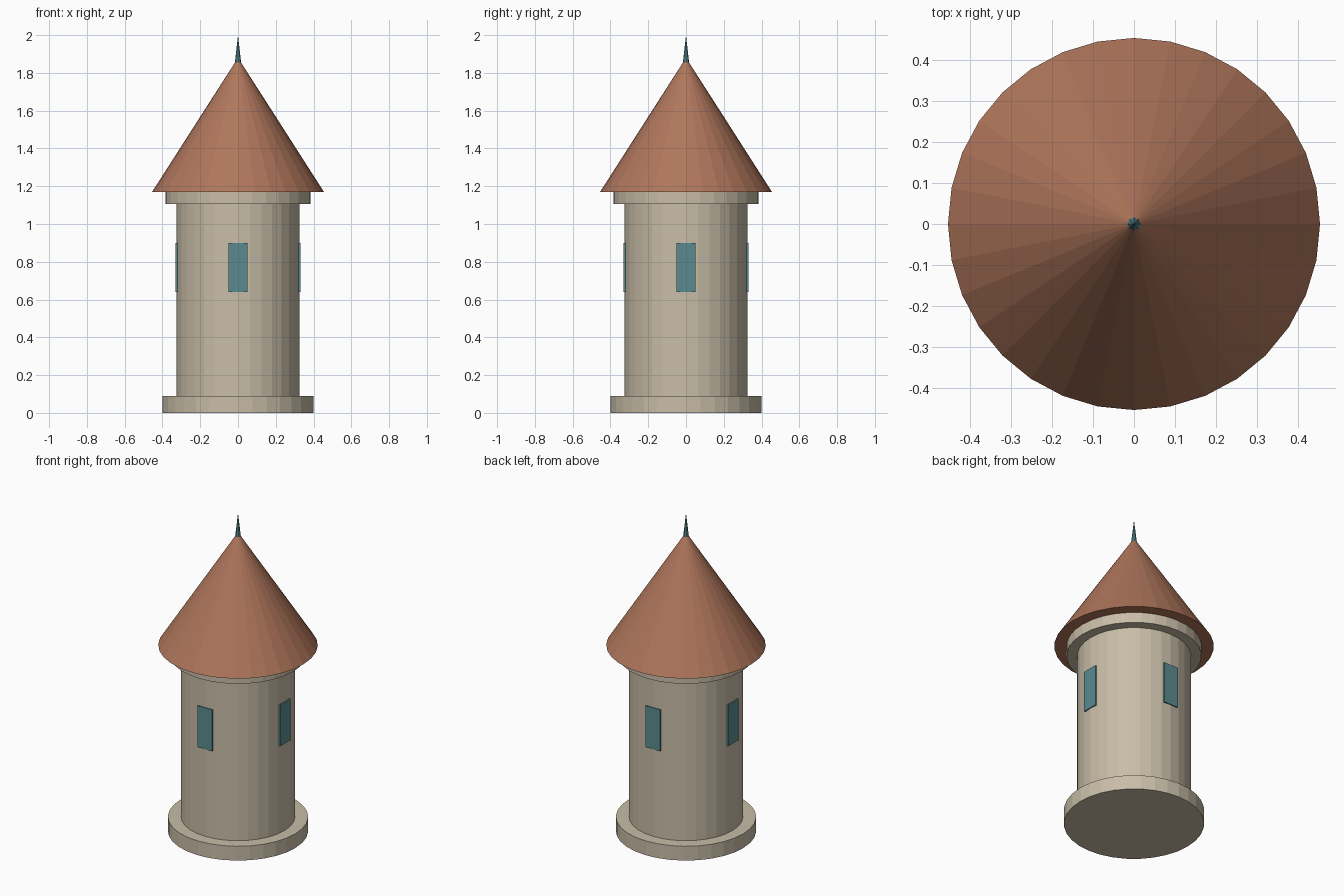
import bpy
from math import pi, sin, cos

cube = bpy.data.objects.get("Cube")
if cube:
    bpy.data.objects.remove(cube, do_unlink=True)


def material(name, rgb):
    m = bpy.data.materials.new(name)
    m.use_nodes = True
    m.diffuse_color = (*rgb, 1)
    m.node_tree.nodes["Principled BSDF"].inputs["Base Color"].default_value = (*rgb, 1)
    return m


stone = material("pale stone", (0.58, 0.51, 0.39))
tile = material("terracotta", (0.43, 0.18, 0.105))
teal = material("dull teal", (0.10, 0.26, 0.28))


def finish(name, mat):
    ob = bpy.context.object
    ob.name = ob.data.name = name
    ob.data.materials.append(mat)
    return ob


def drum(name, radius, bottom, top, mat, tip=None, sides=32):
    """Upright cylinder, or a cone when tip is given."""
    bpy.ops.mesh.primitive_cone_add(
        vertices=sides, radius1=radius, radius2=radius if tip is None else tip,
        depth=top - bottom, location=(0, 0, (bottom + top) / 2))
    return finish(name, mat)


# Round tower, from the ground up
drum("base", 0.40, 0, 0.09, stone)
drum("tower_wall", 0.325, 0.09, 1.105, stone)
drum("cornice", 0.385, 1.105, 1.17, stone)

# Pointed roof and its finial
drum("roof", 0.455, 1.17, 1.88, tile, tip=0)
drum("finial", 0.018, 1.84, 2.0, teal, tip=0, sides=8)

# One window on each side of the wall
for i, side in enumerate(("front", "left", "back", "right")):
    a = -pi / 2 + i * pi / 2
    bpy.ops.mesh.primitive_cube_add(
        size=1, location=(0.32 * cos(a), 0.32 * sin(a), 0.77), rotation=(0, 0, a))
    window = finish(side + "_window", teal)
    window.scale = (0.02, 0.10, 0.26)
